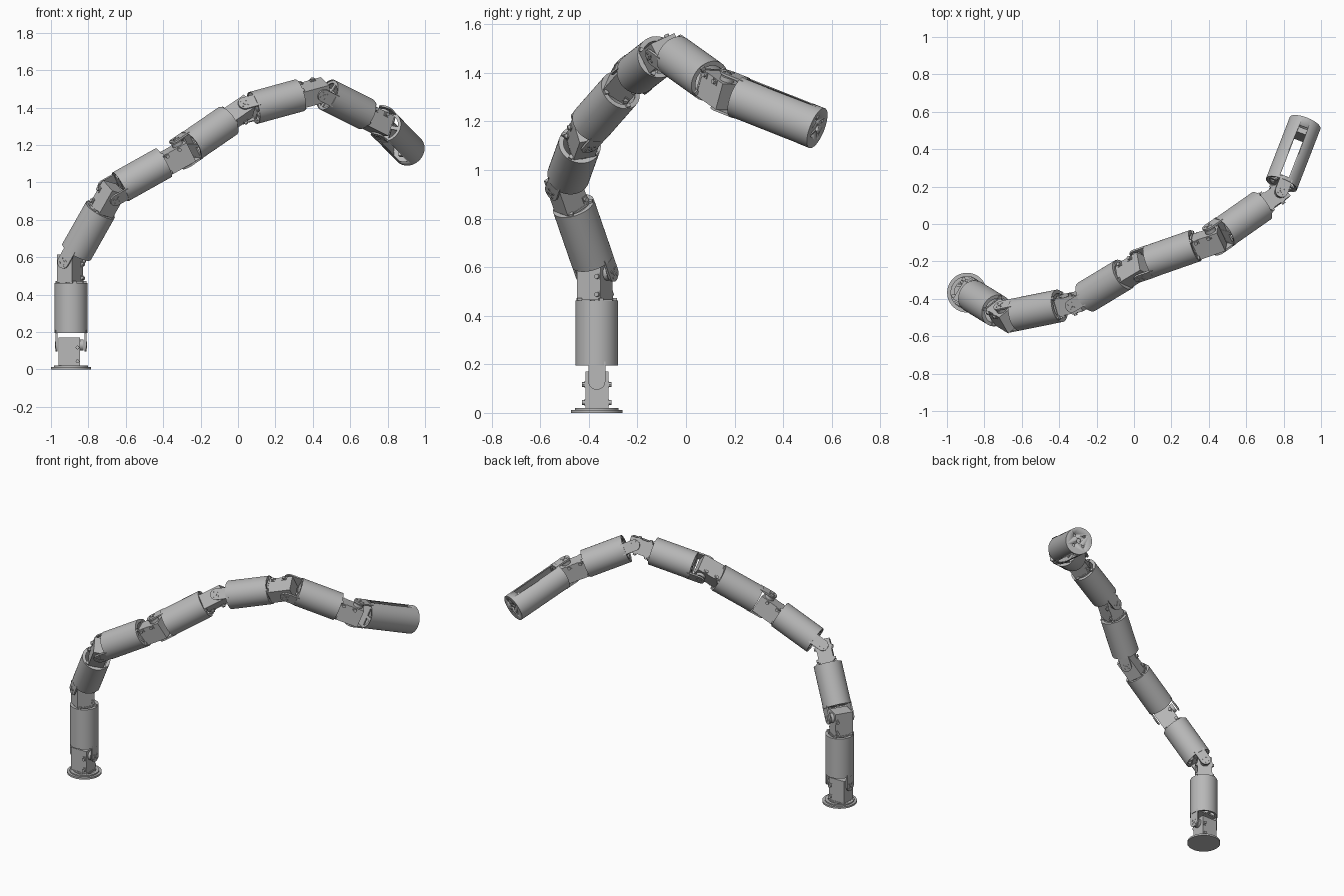
import bpy, bmesh
from math import pi, cos, sin
from mathutils import Matrix, Vector

if "Cube" in bpy.data.objects:
    bpy.data.objects.remove(bpy.data.objects["Cube"])

GREY = (0.48, 0.48, 0.48, 1)
mat = bpy.data.materials.new("plain grey")
mat.use_nodes = True
mat.diffuse_color = GREY
mat.node_tree.nodes["Principled BSDF"].inputs["Base Color"].default_value = GREY


# --- helpers: every part is modelled in a joint frame (x = hinge axis, z = along arm)
def frame(origin, axis, along):
    side = along.cross(axis).normalized()
    axis = side.cross(along).normalized()
    m = Matrix((axis, side, along)).transposed().to_4x4()
    m.translation = origin
    return m


def finish(name, bm, m):
    bmesh.ops.recalc_face_normals(bm, faces=bm.faces)
    me = bpy.data.meshes.new(name)
    bm.to_mesh(me)
    bm.free()
    me.materials.append(mat)
    ob = bpy.data.objects.new(name, me)
    bpy.context.collection.objects.link(ob)
    ob.matrix_world = m
    bpy.ops.object.select_all(action='DESELECT')
    ob.select_set(True)
    bpy.context.view_layer.objects.active = ob
    bpy.ops.object.shade_smooth_by_angle()
    return ob


def box(bm, centre, size, turn=0):
    m = Matrix.Rotation(turn, 4, 'Z') @ Matrix.Translation(centre) @ Matrix.Diagonal((*size, 1))
    bmesh.ops.create_cube(bm, size=1, matrix=m)


def rod(bm, centre, radius, length, axis='Z', sides=16):
    turn = {'X': Matrix.Rotation(pi / 2, 4, 'Y'), 'Y': Matrix.Rotation(pi / 2, 4, 'X'),
            'Z': Matrix()}[axis]
    bmesh.ops.create_cone(bm, cap_ends=True, segments=sides, radius1=radius, radius2=radius,
                          depth=length, matrix=Matrix.Translation(centre) @ turn)


def ring(bm, r_in, r_out, z0, z1, sides=48):
    loops = [[bm.verts.new((r * cos(2 * pi * i / sides), r * sin(2 * pi * i / sides), z))
              for i in range(sides)]
             for r, z in ((r_in, z0), (r_out, z0), (r_out, z1), (r_in, z1))]
    for k in range(4):
        a, b = loops[k], loops[(k + 1) % 4]
        for i in range(sides):
            j = (i + 1) % sides
            bm.faces.new((a[i], a[j], b[j], b[i]))


def cut(ob, name, bm):
    cutter = finish(name, bm, ob.matrix_world.copy())
    cutter.hide_render = True
    mod = ob.modifiers.new("cut", 'BOOLEAN')
    mod.operation, mod.object, mod.solver = 'DIFFERENCE', cutter, 'EXACT'
    bpy.context.view_layer.objects.active = ob
    bpy.ops.object.modifier_apply(modifier=mod.name)
    bpy.data.objects.remove(cutter)


# --- parts
R, START, END = 0.088, 0.065, 0.333


def servo(m):
    bm = bmesh.new()
    box(bm, (-0.01, 0, -0.035), (0.115, 0.094, 0.15))
    rod(bm, (0.056, 0, 0), 0.03, 0.02, 'X', 24)
    for y in (-0.053, 0.053):
        for z in (-0.087, -0.013):
            rod(bm, (0.035, y, z), 0.01, 0.016, 'Y', 12)
            box(bm, (0.035, y * 0.9, z), (0.024, 0.006, 0.03))
    finish("joint_servo", bm, m)


def bracket(m):
    bm = bmesh.new()
    w, t = 0.035, 0.01
    outline = [(w * cos(pi + pi * i / 12), w * sin(pi + pi * i / 12)) for i in range(13)]
    outline += [(w, 0.08), (-w, 0.08)]
    for x in (-0.083, 0.073):
        face = bm.faces.new([bm.verts.new((x, y, z)) for y, z in outline])
        grown = bmesh.ops.extrude_face_region(bm, geom=[face])
        new = [v for v in grown["geom"] if isinstance(v, bmesh.types.BMVert)]
        bmesh.ops.translate(bm, verts=new, vec=(t, 0, 0))
    box(bm, (0, 0, 0.077), (0.166, 0.07, 0.01))
    # hinge screws on both arms
    for x in (-0.083, 0.083):
        rod(bm, (x, 0, 0), 0.009, 0.006, 'X', 12)
        for k in range(4):
            a = pi / 4 + k * pi / 2
            rod(bm, (x, 0.02 * cos(a), 0.02 * sin(a)), 0.005, 0.006, 'X', 8)
    finish("hinge_bracket", bm, m)


def end_plate(m, z):
    bm = bmesh.new()
    ring(bm, 0.068, R - 0.003, z - 0.008, z)
    for k in range(4):
        a = k * pi / 2 + pi / 4
        box(bm, (0.055, 0, z - 0.004), (0.04, 0.016, 0.008), a)
        box(bm, (0.075, 0, z + 0.003), (0.018, 0.018, 0.012), a)
    box(bm, (0, 0, z - 0.005), (0.1, 0.094, 0.01))
    finish("servo_mount_plate", bm, m)


def start_plate(m):
    bm = bmesh.new()
    ring(bm, 0.07, R - 0.003, START + 0.006, START + 0.014)
    box(bm, (0, 0, START + 0.01), (0.02, 0.15, 0.008))
    finish("bracket_mount_ring", bm, m)


def tube(name, m, z1):
    bm = bmesh.new()
    ring(bm, R - 0.004, R, START, z1)
    return finish(name, bm, m)


# --- arm layout: joint positions from base to last joint, then the tip
joints = [Vector(p) for p in (
    (-0.893, -0.367, 0.13), (-0.893, -0.367, 0.575), (-0.684, -0.495, 0.945),
    (-0.302, -0.418, 1.159), (0.023, -0.222, 1.382), (0.429, -0.08, 1.493),
    (0.766, 0.156, 1.324), (0.915, 0.54, 1.172))]
dirs = [Vector((0, 0, 1))] + [(b - a).normalized() for a, b in zip(joints, joints[1:])]

# base plate with raised rim
bm = bmesh.new()
rod(bm, (0, 0, 0.006), 0.106, 0.012, sides=48)
ring(bm, 0.07, 0.09, 0.012, 0.02)
box(bm, (-0.01, 0, 0.016), (0.125, 0.1, 0.01))
finish("base_plate", bm, Matrix.Translation((joints[0].x, joints[0].y, 0)))

axes = []
for i in range(7):
    before, after = dirs[i], dirs[i + 1]
    axes.append(Vector((1, 0, 0)) if i == 0 else before.cross(after).normalized())

for i, axis in enumerate(axes):
    here = joints[i]
    servo(frame(here, axis, dirs[i]))
    m = frame(here, axis, dirs[i + 1])
    bracket(m)
    start_plate(m)
    if i < 6:
        tube("arm_tube", m, END)
        # the far plate follows the hinge axis of the next joint
        end_plate(frame(here, axes[i + 1], dirs[i + 1]), END)

# --- end tube: slotted above and below, closed by a drilled cap
up = Vector((0, 0, 1))
tip = frame(joints[6], up.cross(-dirs[7]), dirs[7])
length = (joints[7] - joints[6]).length
shell = tube("end_tube", tip, length)
bm = bmesh.new()
box(bm, (0, 0, 0.235), (0.048, 0.3, 0.3))
cut(shell, "slot_cutter", bm)

bm = bmesh.new()
rod(bm, (0, 0, length - 0.005), R - 0.002, 0.01, sides=48)
cap = finish("end_cap", bm, tip)
bm = bmesh.new()
rod(bm, (0, 0, length), 0.014, 0.05)
for k in range(4):
    a = k * pi / 2 + pi / 4
    rod(bm, (0.045 * cos(a), 0.045 * sin(a), length), 0.008, 0.05, sides=12)
cut(cap, "cap_hole_cutter", bm)

# small connector block inside the slot near the cap
bm = bmesh.new()
box(bm, (0, 0, 0.37), (0.05, 0.12, 0.03))
finish("connector_block", bm, tip)
